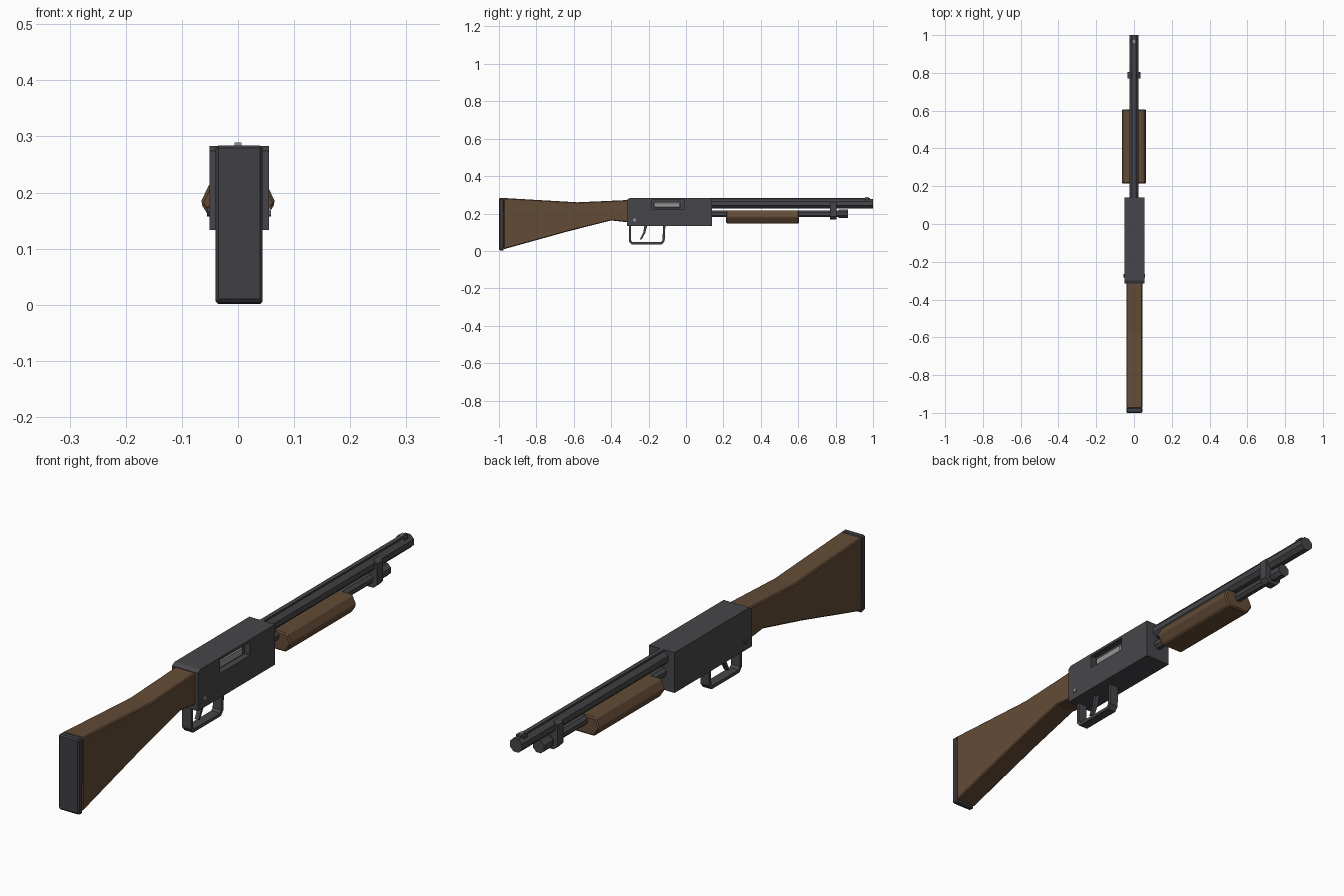
import bpy, bmesh, math
from mathutils import Vector

if "Cube" in bpy.data.objects:
    bpy.data.objects.remove(bpy.data.objects["Cube"])

CX = 0.002  # centre line of the body


def material(name, rgb):
    m = bpy.data.materials.new(name)
    m.diffuse_color = (*rgb, 1)
    m.use_nodes = True
    m.node_tree.nodes["Principled BSDF"].inputs["Base Color"].default_value = m.diffuse_color
    return m


STEEL = material("dark steel", (0.062, 0.062, 0.069))
WOOD = material("brown wood", (0.125, 0.071, 0.037))
BRIGHT = material("bright metal", (0.30, 0.30, 0.31))
RUBBER = material("black pad", (0.050, 0.050, 0.058))


def finish(name, bm, mat, bevel=0):
    bmesh.ops.recalc_face_normals(bm, faces=bm.faces)
    me = bpy.data.meshes.new(name)
    bm.to_mesh(me)
    bm.free()
    me.materials.append(mat)
    ob = bpy.data.objects.new(name, me)
    bpy.context.collection.objects.link(ob)
    if bevel:
        b = ob.modifiers.new("bevel", "BEVEL")
        b.width = bevel
        b.segments = 1
        b.limit_method = "ANGLE"
        b.angle_limit = math.radians(35)
    return ob


def prism(name, pts, offset, mat, bevel=0):
    """Extrude a closed 3D outline along offset."""
    bm = bmesh.new()
    f = bm.faces.new([bm.verts.new(p) for p in pts])
    new = bmesh.ops.extrude_face_region(bm, geom=[f])["geom"]
    bmesh.ops.translate(bm, vec=Vector(offset),
                        verts=[v for v in new if isinstance(v, bmesh.types.BMVert)])
    return finish(name, bm, mat, bevel)


def side_profile(name, yz, x0, x1, mat, bevel=0):
    return prism(name, [(x0, y, z) for y, z in yz], (x1 - x0, 0, 0), mat, bevel)


def box(name, x, y, z, mat, bevel=0):
    return side_profile(name, [(y[0], z[0]), (y[1], z[0]), (y[1], z[1]), (y[0], z[1])],
                        x[0], x[1], mat, bevel)


def rod(name, y0, y1, z, r, mat, n=8):
    pts = [(r * math.cos(math.tau * (i + .5) / n), y0,
            z + r * math.sin(math.tau * (i + .5) / n)) for i in range(n)]
    return prism(name, pts, (0, y1 - y0, 0), mat)


# Stock and butt pad
side_profile("stock", [(-.975, .283), (-.58, .26), (-.315, .272), (-.30, .272), (-.30, .152),
                       (-.40, .163), (-.63, .105), (-.975, .009)],
             CX - .042, CX + .042, WOOD, .004)
side_profile("butt_pad", [(-1, .005), (-.975, 0), (-.972, .284), (-1, .284)],
             CX - .042, CX + .042, RUBBER, .005)

# Receiver with an ejection port cut in its right side
receiver = side_profile("receiver", [(-.315, .133), (.14, .133), (.14, .283), (-.30, .283),
                                     (-.315, .274)], CX - .053, CX + .053, STEEL)
cutter = box("port_cutter", (.032, .10), (-.183, -.008), (.224, .273), STEEL)
cutter.hide_render = True
cutter.hide_set(True)
cut = receiver.modifiers.new("port", "BOOLEAN")
cut.object = cutter
cut.solver = "EXACT"
box("bolt", (.025, .042), (-.172, -.03), (.230, .261), BRIGHT, .004)

# Cross pins through the receiver
for side, sx in (("left", CX - .057), ("right", CX + .051)):
    pts = [(sx, -.275 + .009 * math.cos(math.tau * i / 8), .166 + .009 * math.sin(math.tau * i / 8))
           for i in range(8)]
    prism(side + "_pin", pts, (.006, 0, 0), BRIGHT if side == "right" else STEEL)

# Barrel, rib and front sight
rod("barrel", .13, 1.0, .253, .027, STEEL)
box("top_rib", (-.008, .008), (.14, .985), (.27, .283), STEEL)
box("sight_base", (-.016, .016), (.955, .978), (.272, .281), STEEL)
box("sight_bead", (-.006, .006), (.958, .975), (.281, .289), BRIGHT)

# Magazine tube, end cap and barrel band
rod("magazine_tube", .13, .83, .198, .019, STEEL)
rod("tube_cap", .815, .867, .198, .025, STEEL)
prism("barrel_band", [(x, .77, z) for x, z in
                      [(-.018, .168), (.018, .168), (.034, .185), (.034, .262), (.018, .272),
                       (-.018, .272), (-.034, .262), (-.034, .185)]], (0, .034, 0), STEEL)

# Six-sided sliding fore-end
prism("fore_end", [(x, .215, z) for x, z in
                   [(-.045, .147), (.045, .147), (.067, .182), (.050, .217),
                    (-.050, .217), (-.067, .182)]], (0, .39, 0), WOOD, .005)

# Trigger guard loop and trigger
outer = [(-.306, .14), (-.306, .052), (-.292, .035), (-.128, .035), (-.114, .052), (-.110, .14)]
inner = [(-.122, .14), (-.126, .056), (-.134, .047), (-.286, .047), (-.294, .056), (-.294, .14)]
side_profile("trigger_guard", outer + inner, CX - .018, CX + .018, STEEL)
side_profile("trigger", [(-.222, .14), (-.228, .10), (-.247, .062), (-.238, .060), (-.218, .096),
                         (-.206, .14)], CX - .008, CX + .008, STEEL)
